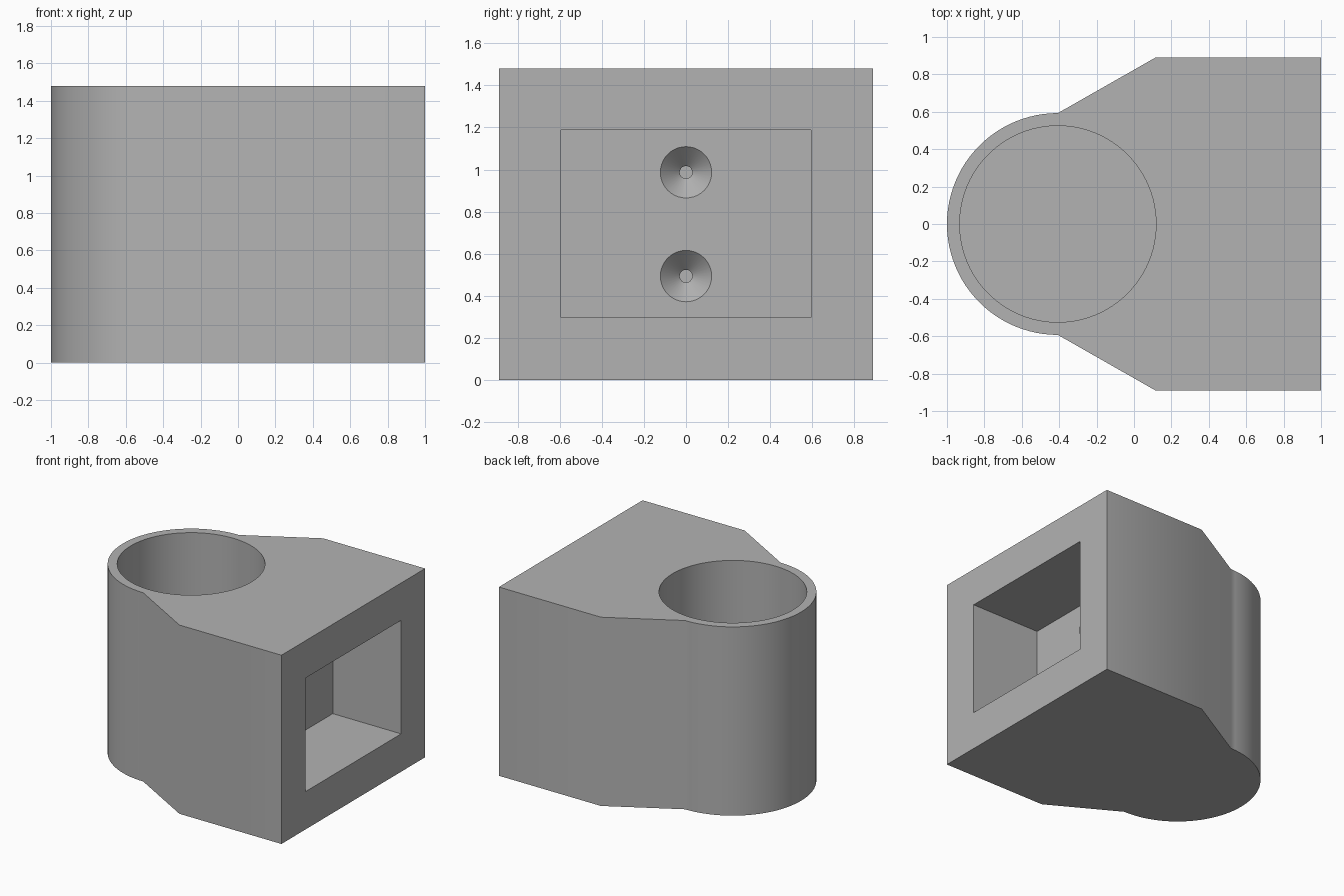
import bpy
import math
from mathutils import Matrix

default_cube = bpy.data.objects.get("Cube")
if default_cube:
    bpy.data.objects.remove(default_cube, do_unlink=True)

HEIGHT, HALF_WIDTH = 1.48, 0.89
CUP_X, OUTER_R, INNER_R = -0.407, 0.593, 0.525
FLOOR, WALL_X = 0.07, 0.407
SCREW_R, HEAD_R = 0.03, 0.122

grey = bpy.data.materials.new("plain grey")
grey.use_nodes = True
grey.diffuse_color = (0.45, 0.45, 0.45, 1)
grey.node_tree.nodes["Principled BSDF"].inputs["Base Color"].default_value = (0.45, 0.45, 0.45, 1)


def add_mesh(name, verts, faces):
    mesh = bpy.data.meshes.new(name)
    mesh.from_pydata(verts, [], faces)
    mesh.materials.append(grey)
    obj = bpy.data.objects.new(name, mesh)
    bpy.context.collection.objects.link(obj)
    return obj


def loft(name, rings):
    """Closed solid joining rings that have equal point counts."""
    n = len(rings[0])
    verts = [p for ring in rings for p in ring]
    faces = [list(range(n))[::-1], list(range(len(verts) - n, len(verts)))]
    for r in range(len(rings) - 1):
        for i in range(n):
            j = (i + 1) % n
            faces.append([r * n + i, r * n + j, (r + 1) * n + j, (r + 1) * n + i])
    return add_mesh(name, verts, faces)


def prism(name, outline, z0, z1):
    return loft(name, [[(x, y, z) for x, y in outline] for z in (z0, z1)])


def circle(radius, start, end, count):
    angles = [start + (end - start) * i / count for i in range(count + 1)]
    return [(radius * math.cos(a), radius * math.sin(a)) for a in angles]


def turned(name, steps, count):
    """Solid of revolution about z from (radius, z) steps."""
    return loft(name, [[(x, y, z) for x, y in circle(r, 0, math.tau, count)[:-1]]
                       for r, z in steps])


# Body outline: half-round cup side, flared flanks, square mounting side
nose = [(x + CUP_X, y) for x, y in circle(OUTER_R, math.pi / 2, 1.5 * math.pi, 48)]
outline = nose + [(0.115, -HALF_WIDTH), (1, -HALF_WIDTH), (1, HALF_WIDTH), (0.115, HALF_WIDTH)]
body = prism("holder_body", outline, 0, HEIGHT)

# Round cup bore, open at the top
bore = turned("cup_bore", [(INNER_R, FLOOR), (INNER_R, HEIGHT + 0.1)], 96)
bore.data.transform(Matrix.Translation((CUP_X, 0, 0)))

# Rectangular pocket in the mounting side
pocket = prism("mount_pocket", [(WALL_X, -0.593), (1.1, -0.593), (1.1, 0.593), (WALL_X, 0.593)],
               0.297, 1.187)

# Countersunk screw holes through the wall between pocket and cup
cutters = [bore, pocket]
sink = HEAD_R - SCREW_R
for name, z in (("lower_screw_hole", HEIGHT / 3), ("upper_screw_hole", HEIGHT * 2 / 3)):
    hole = turned(name, [(SCREW_R, -0.45), (SCREW_R, -sink), (HEAD_R, 0), (HEAD_R, 0.05)], 40)
    hole.data.transform(Matrix.Translation((WALL_X, 0, z)) @ Matrix.Rotation(math.pi / 2, 4, "Y"))
    cutters.append(hole)

# Cut everything and keep only the finished body
bpy.ops.object.select_all(action="DESELECT")
bpy.context.view_layer.objects.active = body
body.select_set(True)
for cutter in cutters:
    cutter.hide_render = True
    mod = body.modifiers.new(cutter.name, "BOOLEAN")
    mod.operation = "DIFFERENCE"
    mod.solver = "EXACT"
    mod.object = cutter
    bpy.ops.object.modifier_apply(modifier=mod.name)
    bpy.data.objects.remove(cutter, do_unlink=True)

bpy.ops.object.shade_smooth_by_angle(angle=math.radians(30))
